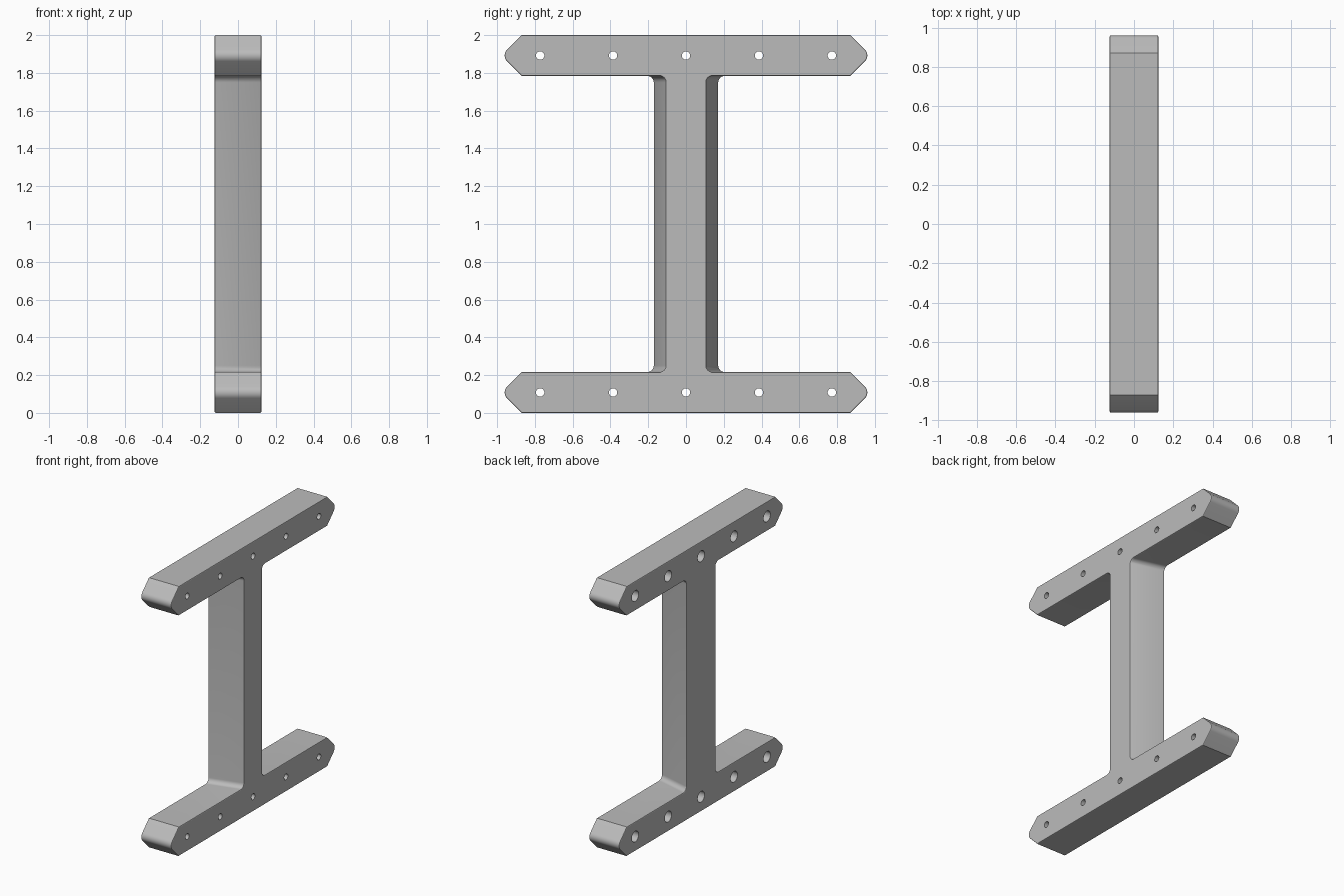
import bpy, bmesh
from math import cos, sin, radians, sqrt
from mathutils import Matrix

cube = bpy.data.objects.get("Cube")
if cube:
    bpy.data.objects.remove(cube, do_unlink=True)

HALF_X = 0.124      # half thickness
BAR = 0.216         # bar height
UNDER = 1 - BAR     # inner face of a bar, measured from mid height
MID = 1 - BAR / 2   # bar centre line, measured from mid height
SHOULDER = 0.87     # where the pointed ends begin
FILLET = 0.035
TIP = 0.043


def arc(cy, cz, r, a0, a1, n=8):
    angles = [radians(a0 + (a1 - a0) * i / n) for i in range(n + 1)]
    return [(cy + r * cos(a), cz + r * sin(a)) for a in angles]


def outline(web):
    """Closed frame outline in (y, z) for a given web half width."""
    quarter = arc(web + FILLET, UNDER - FILLET, FILLET, 180, 90)
    quarter.append((SHOULDER, UNDER))
    quarter += arc(SHOULDER + BAR / 2 - TIP * sqrt(2), MID, TIP, -45, 45)
    quarter.append((SHOULDER, 1))
    half = quarter + [(-y, z) for y, z in reversed(quarter)]
    return half + [(-y, -z) for y, z in half]


def new_object(name, bm):
    bmesh.ops.recalc_face_normals(bm, faces=bm.faces)
    mesh = bpy.data.meshes.new(name)
    bm.to_mesh(mesh)
    bm.free()
    ob = bpy.data.objects.new(name, mesh)
    bpy.context.collection.objects.link(ob)
    return ob


def hole_cutter(name, radius, x0, x1):
    """A row of cylinders along x for both bars."""
    bm = bmesh.new()
    for z in (1 - MID, 1 + MID):
        for i in range(-2, 3):
            place = Matrix.Translation(((x0 + x1) / 2, i * 0.386, z))
            bmesh.ops.create_cone(bm, cap_ends=True, segments=32, radius1=radius,
                                  radius2=radius, depth=x1 - x0,
                                  matrix=place @ Matrix.Rotation(radians(90), 4, 'Y'))
    ob = new_object(name, bm)
    ob.hide_render = True
    return ob


# Frame: two end bars joined by a web that widens towards -x
bm = bmesh.new()
loops = [[bm.verts.new((x, y, z + 1)) for y, z in outline(web)]
         for x, web in ((-HALF_X, 0.172), (HALF_X, 0.106))]
for loop in loops:
    bm.faces.new(loop)
count = len(loops[0])
for i in range(count):
    j = (i + 1) % count
    bm.faces.new((loops[0][i], loops[0][j], loops[1][j], loops[1][i]))
frame = new_object("frame", bm)

# Softened rims
bevel = frame.modifiers.new("rim", 'BEVEL')
bevel.width = 0.006
bevel.segments = 2
bevel.limit_method = 'ANGLE'
bevel.angle_limit = radians(55)

# Screw holes with wide recesses on the -x side
cutters = [hole_cutter("screw_holes", 0.022, -0.3, 0.3),
           hole_cutter("screw_recesses", 0.04, -0.3, 0.0)]
for cutter in cutters:
    cut = frame.modifiers.new(cutter.name, 'BOOLEAN')
    cut.operation = 'DIFFERENCE'
    cut.solver = 'EXACT'
    cut.object = cutter

bpy.ops.object.select_all(action='DESELECT')
frame.select_set(True)
bpy.context.view_layer.objects.active = frame
for name in [m.name for m in frame.modifiers]:
    bpy.ops.object.modifier_apply(modifier=name)
for cutter in cutters:
    bpy.data.objects.remove(cutter, do_unlink=True)
bpy.ops.object.shade_smooth_by_angle(angle=radians(20))

# Plain grey
grey = bpy.data.materials.new("plain grey")
grey.use_nodes = True
colour = (0.5, 0.5, 0.5, 1)
grey.diffuse_color = colour
grey.node_tree.nodes["Principled BSDF"].inputs["Base Color"].default_value = colour
frame.data.materials.clear()
frame.data.materials.append(grey)
